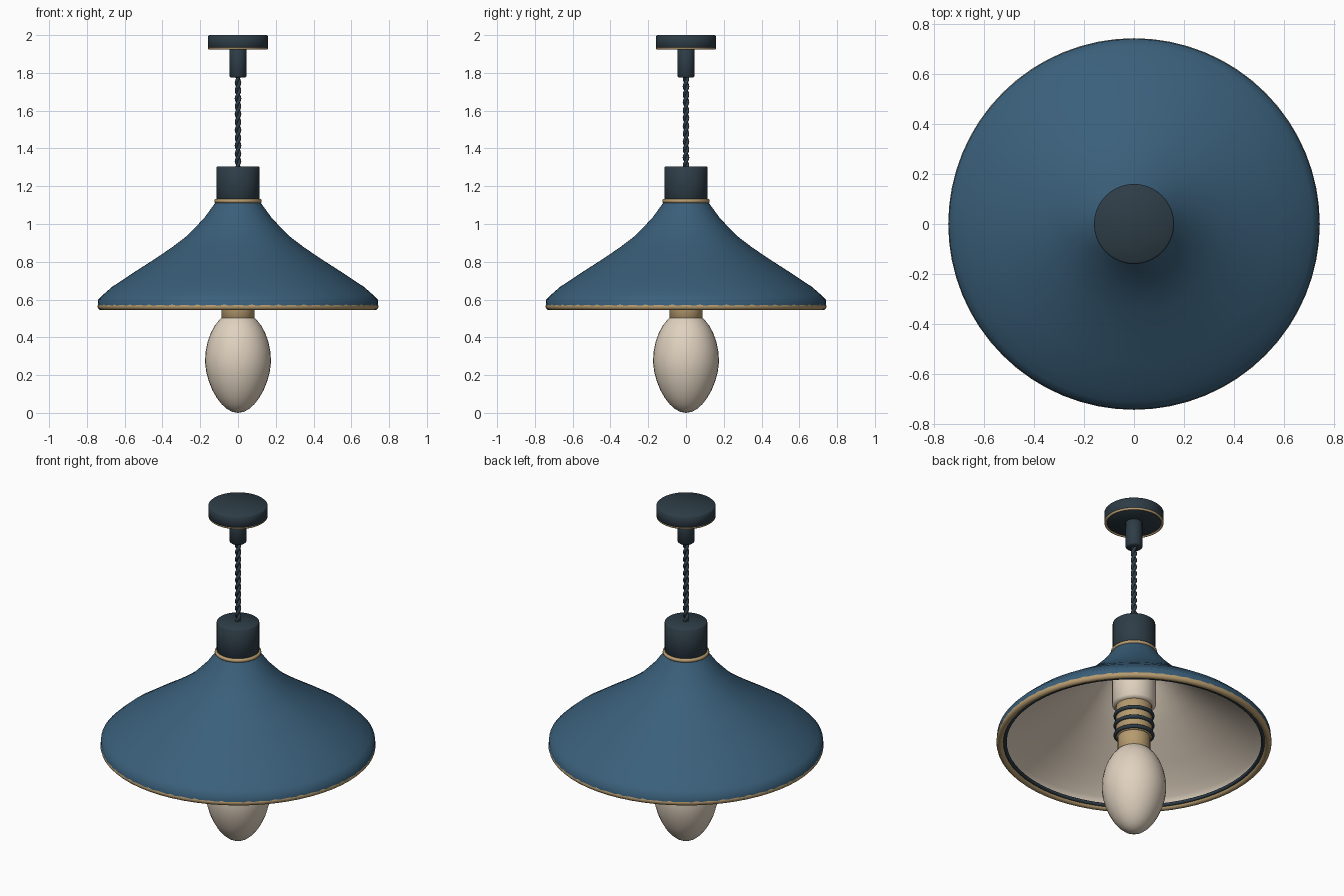
import bpy, bmesh, math

if "Cube" in bpy.data.objects:
    bpy.data.objects.remove(bpy.data.objects["Cube"], do_unlink=True)


def material(name, rgb):
    m = bpy.data.materials.new(name)
    m.use_nodes = True
    m.diffuse_color = (*rgb, 1)
    m.node_tree.nodes["Principled BSDF"].inputs["Base Color"].default_value = (*rgb, 1)
    return m


BLUE = material("blue enamel", (0.042, 0.115, 0.195))
DARK = material("dark slate", (0.027, 0.046, 0.062))
BRASS = material("brass", (0.47, 0.33, 0.16))
CREAM = material("warm cream", (0.74, 0.64, 0.52))


def lathe(name, profile, mats, closed=False, segs=64, inner_from=None, angle=35):
    """Revolve (radius, height) points around z; faces from inner_from on use the second material."""
    bm = bmesh.new()
    rings = []
    for r, z in profile:
        if r == 0:
            rings.append([bm.verts.new((0, 0, z))] * segs)
        else:
            rings.append([bm.verts.new((r * math.cos(math.tau * i / segs),
                                        r * math.sin(math.tau * i / segs), z)) for i in range(segs)])
    n = len(rings)
    for k in range(n if closed else n - 1):
        a, b = rings[k], rings[(k + 1) % n]
        for i in range(segs):
            j = (i + 1) % segs
            f = bm.faces.new(list(dict.fromkeys((a[i], a[j], b[j], b[i]))))
            f.material_index = int(inner_from is not None and k >= inner_from)
    bmesh.ops.recalc_face_normals(bm, faces=bm.faces)
    me = bpy.data.meshes.new(name)
    bm.to_mesh(me)
    bm.free()
    for m in mats:
        me.materials.append(m)
    ob = bpy.data.objects.new(name, me)
    bpy.context.collection.objects.link(ob)
    bpy.ops.object.select_all(action="DESELECT")
    ob.select_set(True)
    bpy.context.view_layer.objects.active = ob
    bpy.ops.object.shade_smooth_by_angle(angle=math.radians(angle))
    return ob


def drum(name, r, low, high, mat, bevel=0.006):
    """Solid cylinder with softened edges."""
    return lathe(name, [(0, low), (r - bevel, low), (r, low + bevel),
                        (r, high - bevel), (r - bevel, high), (0, high)], [mat], angle=50)


def ring(name, major, minor, z, mat, sides=12):
    steps = [math.tau * i / sides for i in range(sides)]
    return lathe(name, [(major + minor * math.cos(t), z + minor * math.sin(t)) for t in steps],
                 [mat], closed=True, angle=60)


# Ceiling mount
drum("canopy", 0.16, 1.93, 2.0, DARK)
ring("canopy_trim", 0.153, 0.007, 1.931, BRASS)
drum("canopy_stem", 0.045, 1.775, 1.94, DARK)

# Twisted two-strand cord
for side in range(2):
    cu = bpy.data.curves.new("cord_strand", "CURVE")
    cu.dimensions = "3D"
    cu.bevel_depth = 0.0095
    cu.bevel_resolution = 2
    cu.materials.append(DARK)
    count = 97
    sp = cu.splines.new("POLY")
    sp.points.add(count - 1)
    for i, p in enumerate(sp.points):
        t = i / (count - 1)
        a = math.tau * 6 * t + math.pi * side
        p.co = (0.008 * math.cos(a), 0.008 * math.sin(a), 1.29 + 0.5 * t, 1)
    sp.use_smooth = True
    bpy.context.collection.objects.link(bpy.data.objects.new("cord_strand", cu))

# Socket cap and collar above the shade
drum("socket_cap", 0.115, 1.12, 1.305, DARK)
ring("collar", 0.115, 0.011, 1.122, BRASS)

# Shade: blue outside, cream inside
outer = [(0.116, 1.118), (0.18, 1.03), (0.27, 0.937), (0.35, 0.876), (0.44, 0.815),
         (0.56, 0.738), (0.667, 0.667), (0.715, 0.625), (0.74, 0.60), (0.742, 0.565)]
inner = [(r - 0.014, z - 0.012 if z > 0.57 else z) for r, z in reversed(outer)]
lathe("shade", outer + inner, [BLUE, CREAM], closed=True, segs=96,
      inner_from=len(outer), angle=60)
ring("rim", 0.725, 0.019, 0.563, BRASS)
ring("rim_gasket", 0.698, 0.010, 0.563, DARK, 10)

# Lamp holder, threaded base and neck
drum("lamp_holder", 0.118, 0.78, 1.07, CREAM, 0.015)
drum("threaded_base", 0.098, 0.59, 0.79, BRASS)
for i in range(3):
    ring("thread_ring", 0.1, 0.011, 0.605 + 0.06 * i, DARK, 10)
drum("bulb_neck", 0.088, 0.497, 0.62, BRASS)

# Egg-shaped bulb, narrower at the bottom
bulb = []
for i in range(17):
    t = math.pi * i / 16
    z = -math.cos(t)
    taper = 1 - 0.14 * max(0, -z) ** 1.2
    bulb.append((0 if i in (0, 16) else 0.175 * math.sin(t) * taper, 0.27 + 0.27 * z))
lathe("bulb", bulb, [CREAM], segs=32, angle=80)
